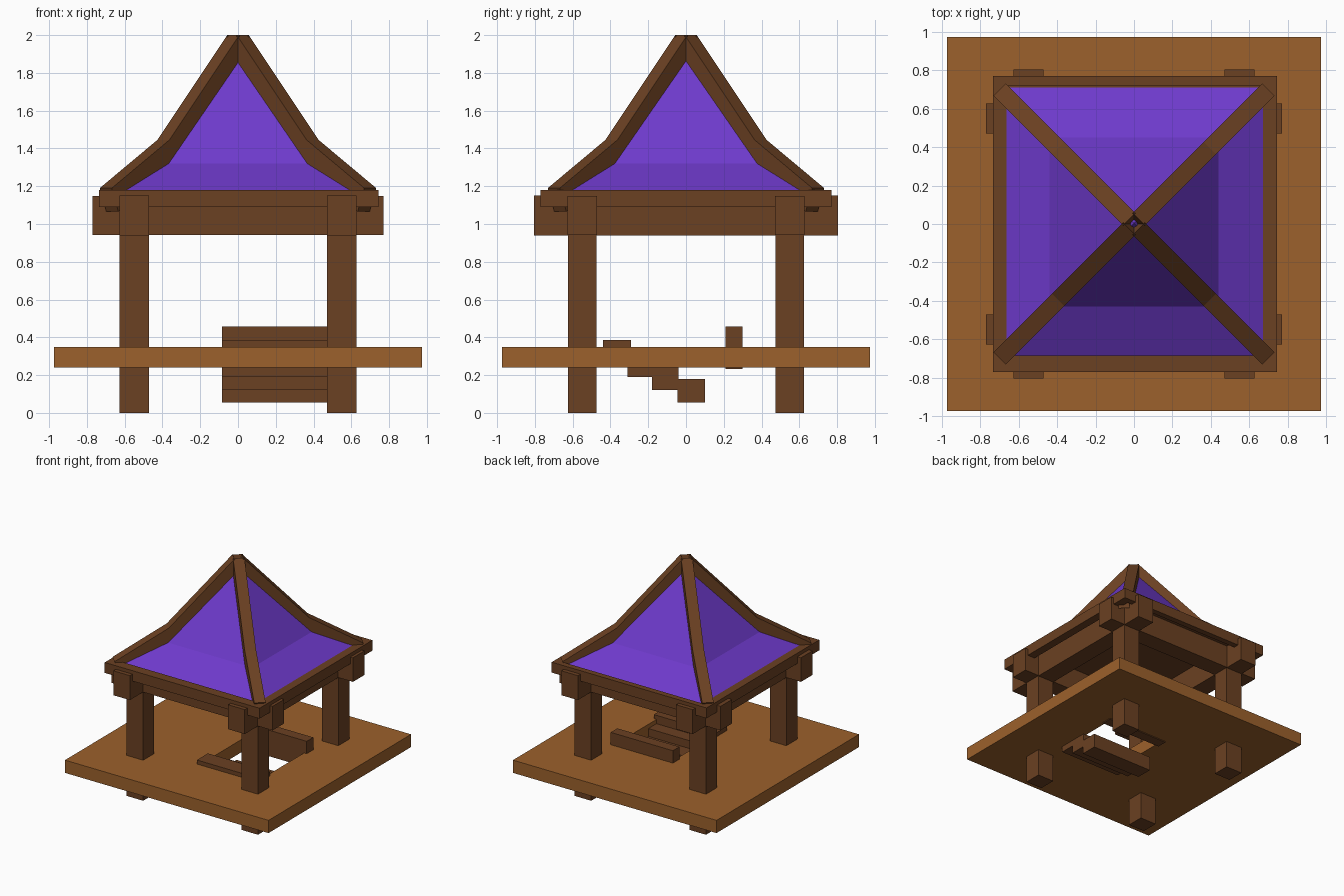
import bpy, bmesh
from math import sqrt

if "Cube" in bpy.data.objects:
    bpy.data.objects.remove(bpy.data.objects["Cube"])


def material(name, rgb):
    m = bpy.data.materials.new(name)
    m.diffuse_color = (*rgb, 1)
    m.use_nodes = True
    m.node_tree.nodes["Principled BSDF"].inputs["Base Color"].default_value = m.diffuse_color
    return m


WOOD = material("dark wood", (0.147, 0.052, 0.016))
PLANK = material("light wood", (0.332, 0.119, 0.025))
PURPLE = material("purple roof", (0.156, 0.042, 0.60))


def make(name, verts, faces, mat):
    bm = bmesh.new()
    vs = [bm.verts.new(v) for v in verts]
    for f in faces:
        bm.faces.new([vs[i] for i in f])
    bmesh.ops.recalc_face_normals(bm, faces=bm.faces)
    me = bpy.data.meshes.new(name)
    bm.to_mesh(me)
    bm.free()
    me.materials.append(mat)
    ob = bpy.data.objects.new(name, me)
    bpy.context.collection.objects.link(ob)
    return ob


def box(name, x0, x1, y0, y1, z0, z1, mat=WOOD):
    v = [(x, y, z) for z in (z0, z1) for x, y in ((x0, y0), (x1, y0), (x1, y1), (x0, y1))]
    f = [(0, 1, 2, 3), (4, 5, 6, 7)] + [(i, (i + 1) % 4, (i + 1) % 4 + 4, i + 4) for i in range(4)]
    return make(name, v, f, mat)


def frame(name, outer, inner, z0, z1, mat):
    """Rectangular slab with a rectangular hole; rectangles are (x0, x1, y0, y1)."""
    v = []
    for x0, x1, y0, y1 in (outer, inner):
        for z in (z0, z1):
            v += [(x0, y0, z), (x1, y0, z), (x1, y1, z), (x0, y1, z)]
    f = []
    for i in range(4):
        j = (i + 1) % 4
        for a, b in ((0, 4), (4, 12), (12, 8), (8, 0)):
            f.append((i + a, j + a, j + b, i + b))
    return make(name, v, f, mat)


# floor with stair opening
frame("floor", (-0.973, 0.973, -0.973, 0.973), (-0.06, 0.485, -0.31, 0.23), 0.24, 0.35, PLANK)

# stairs going down through the opening, and the guard rail behind it
for i, (y0, y1, z1) in enumerate([(-0.44, -0.29, 0.385), (-0.31, -0.18, 0.313),
                                  (-0.18, -0.04, 0.245), (-0.045, 0.10, 0.18)]):
    box(f"stair_{i + 1}", -0.085, 0.51, y0, y1, z1 - 0.124, z1)
box("guard_rail", -0.085, 0.51, 0.21, 0.30, 0.232, 0.457)

# corner posts and crossing beams
for s in (-1, 1):
    a, b = sorted((s * 0.47, s * 0.628))
    for t in (-1, 1):
        c, d = sorted((t * 0.473, t * 0.624))
        box("corner_post", a, b, c, d, 0, 1.10)
    box("cross_beam", -0.77, 0.77, a, b, 0.941, 1.149)
    box("side_beam", a, b, -0.805, 0.805, 0.939, 1.15)

# eave frame and ceiling
frame("eave_frame", (-0.735, 0.745, -0.77, 0.77), (-0.66, 0.672, -0.685, 0.72), 1.09, 1.18, WOOD)
box("ceiling", -0.69, 0.70, -0.72, 0.74, 1.142, 1.152)

# two-pitch pyramid roof
rings = [(0.70, 1.158), (0.44, 1.32)]
v = [(x * r, y * r + 0.01, z) for r, z in rings for x, y in ((-1, -1), (1, -1), (1, 1), (-1, 1))]
v.append((0, 0.005, 1.955))
f = []
for i in range(4):
    j = (i + 1) % 4
    f += [(i, j, j + 4, i + 4), (i + 4, j + 4, 8)]
make("roof", v, f, PURPLE)

# bent hip bars on the four roof edges (profile along the diagonal)
top = [(0.70, 1.19), (0.395, 1.445), (0.025, 2.0)]
bottom = [(0.665, 1.065), (0.35, 1.34), (0.005, 1.90)]
half = 0.045 / sqrt(2)
for sx in (-1, 1):
    for sy in (-1, 1):
        v = []
        for (rt, zt), (rb, zb) in zip(top, bottom):
            for r, z, w in ((rt, zt, 1), (rt, zt, -1), (rb, zb, -1), (rb, zb, 1)):
                v.append((sx * (r + w * half), sy * (r - w * half), z))
        f = [(0, 1, 2, 3), (8, 9, 10, 11)]
        for k in (0, 4):
            f += [(k + i, k + (i + 1) % 4, k + 4 + (i + 1) % 4, k + 4 + i) for i in range(4)]
        make("hip_bar", v, f, WOOD)
